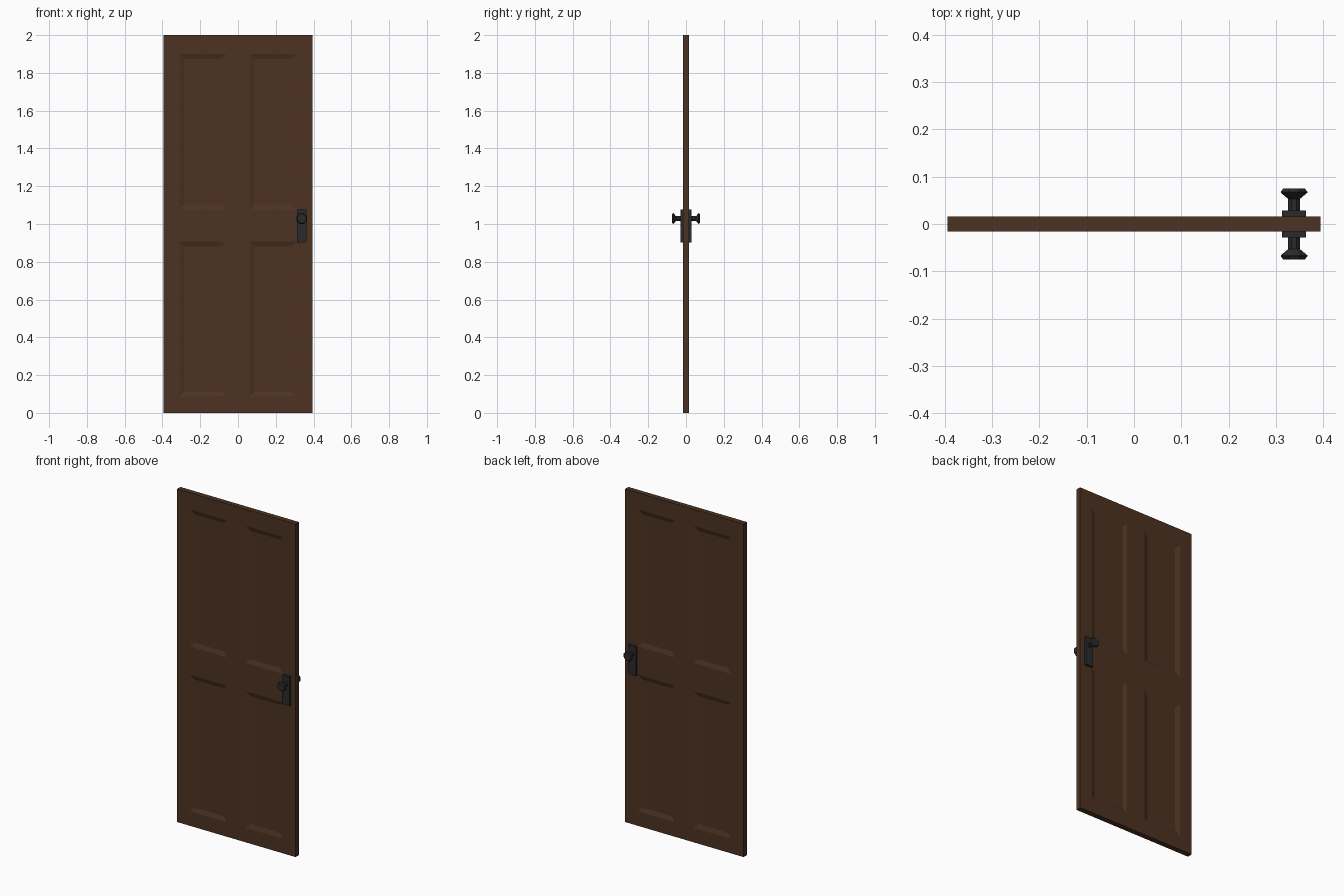
import bpy, bmesh, math
from mathutils import Matrix

if "Cube" in bpy.data.objects:
    bpy.data.objects.remove(bpy.data.objects["Cube"])


def material(name, rgb):
    m = bpy.data.materials.new(name)
    m.diffuse_color = (*rgb, 1)
    m.use_nodes = True
    m.node_tree.nodes["Principled BSDF"].inputs["Base Color"].default_value = m.diffuse_color
    return m


WOOD = material("dark brown wood", (0.075, 0.032, 0.016))
IRON = material("black iron", (0.022, 0.023, 0.025))


def finish(bm, name, mat):
    me = bpy.data.meshes.new(name)
    bm.to_mesh(me)
    bm.free()
    me.materials.append(mat)
    ob = bpy.data.objects.new(name, me)
    bpy.context.collection.objects.link(ob)
    # front and back halves are identical
    mod = ob.modifiers.new("Mirror", 'MIRROR')
    mod.use_axis = (False, True, False)
    return ob


# door slab: front sheet with four recessed panels, rim drawn back to the mid plane
T = 0.016
xs = [-0.394, -0.31, -0.062, 0.062, 0.31, 0.394]
zs = [0, 0.087, 0.907, 1.077, 1.9, 2]
bm = bmesh.new()
v = [[bm.verts.new((x, -T, z)) for x in xs] for z in zs]
panels = []
for j in range(5):
    for i in range(5):
        f = bm.faces.new((v[j][i], v[j][i + 1], v[j + 1][i + 1], v[j + 1][i]))
        if i in (1, 3) and j in (1, 3):
            panels.append(f)
bm.normal_update()
rim = [e for e in bm.edges if e.is_boundary]
bmesh.ops.inset_individual(bm, faces=panels, thickness=0.037, depth=-0.009)
ext = bmesh.ops.extrude_edge_only(bm, edges=rim)
for g in ext["geom"]:
    if isinstance(g, bmesh.types.BMVert):
        g.co.y = 0
bmesh.ops.recalc_face_normals(bm, faces=bm.faces)
# an open half shell: make sure the front faces -y
bm.normal_update()
if max(bm.faces, key=lambda f: f.calc_area()).normal.y > 0:
    bmesh.ops.reverse_faces(bm, faces=bm.faces)
finish(bm, "door_slab", WOOD)

# lock plates
KX, KZ = 0.338, 1.029
bm = bmesh.new()
bmesh.ops.create_cube(bm, size=1)
for p in bm.verts:
    p.co = (KX + p.co.x * 0.05, -0.0215 + p.co.y * 0.014, 0.99 + p.co.z * 0.175)
finish(bm, "lock_plate", IRON)

# knobs: eight-sided turned profile (radius, distance from mid plane)
profile = [(0.0135, 0.025), (0.0135, 0.053), (0.028, 0.066), (0.028, 0.068), (0.023, 0.075)]
N = 8
bm = bmesh.new()
rings = []
for r, d in profile:
    rings.append([bm.verts.new((KX + r * math.cos(a), -d, KZ + r * math.sin(a)))
                  for a in ((k + 0.5) * 2 * math.pi / N for k in range(N))])
    if r > 0.02:
        # keep the flat-to-flat width equal to the drawn width
        for p in rings[-1]:
            p.co.x = KX + (p.co.x - KX) / math.cos(math.pi / N)
            p.co.z = KZ + (p.co.z - KZ) / math.cos(math.pi / N)
for a, b in zip(rings, rings[1:]):
    for k in range(N):
        bm.faces.new((a[k], a[(k + 1) % N], b[(k + 1) % N], b[k]))
bm.faces.new(rings[0])
bm.faces.new(rings[-1])
bmesh.ops.recalc_face_normals(bm, faces=bm.faces)
finish(bm, "door_knob", IRON)
